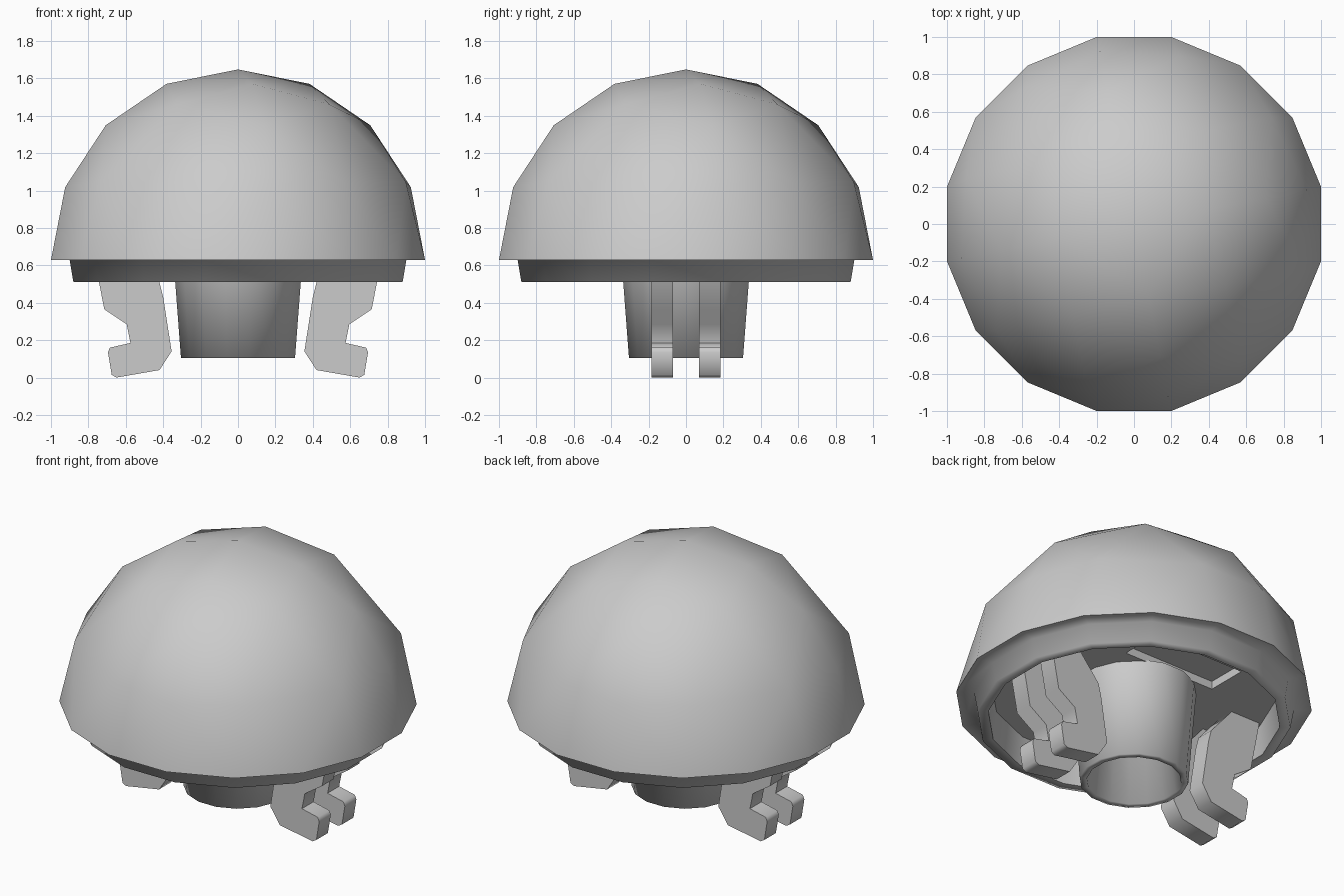
import bpy, bmesh, math
from mathutils import Vector

cube = bpy.data.objects.get("Cube")
if cube:
    bpy.data.objects.remove(cube, do_unlink=True)

SIDES = 16
RADIUS = 1 / math.cos(math.pi / SIDES)
BASE_Z = 0.628
PLATE_Z = 0.69

grey = bpy.data.materials.new("light grey")
grey.use_nodes = True
COLOUR = (0.6, 0.6, 0.6, 1)
grey.diffuse_color = COLOUR
grey.node_tree.nodes["Principled BSDF"].inputs["Base Color"].default_value = COLOUR


def make(name, bm, angle=0):
    """Turn a bmesh into an object, flat or smooth below the given angle."""
    bmesh.ops.recalc_face_normals(bm, faces=bm.faces)
    mesh = bpy.data.meshes.new(name)
    bm.to_mesh(mesh)
    bm.free()
    mesh.materials.append(grey)
    ob = bpy.data.objects.new(name, mesh)
    bpy.context.collection.objects.link(ob)
    if angle:
        bpy.ops.object.select_all(action='DESELECT')
        ob.select_set(True)
        bpy.context.view_layer.objects.active = ob
        bpy.ops.object.shade_smooth_by_angle(angle=math.radians(angle))
    return ob


def lathe(name, profile, angle=0):
    """Revolve (flat radius, height) points; the flats face the main axes."""
    bm = bmesh.new()
    rings = []
    for r, z in profile:
        if r == 0:
            rings.append([bm.verts.new((0, 0, z))] * SIDES)
            continue
        turns = [(i + 0.5) * math.tau / SIDES for i in range(SIDES)]
        rings.append([bm.verts.new((r * RADIUS * math.cos(a), r * RADIUS * math.sin(a), z))
                      for a in turns])
    for lo, hi in zip(rings, rings[1:]):
        for i in range(SIDES):
            j = (i + 1) % SIDES
            bm.faces.new(list(dict.fromkeys((lo[i], lo[j], hi[j], hi[i]))))
    return make(name, bm, angle)


# Domed cap: four triangular sphere patches, each split into four rows
N = 4


def patch_point(i, j, k):
    if min(i, j, k) == 0:
        return Vector([math.sin(c * math.pi / (2 * N)) for c in (i, j, k)])
    return Vector((i, j, k)).normalized()


bm = bmesh.new()
for quarter in range(4):
    turn = quarter * math.pi / 2 + math.pi / SIDES
    grid = {}
    for k in range(N + 1):
        for j in range(N + 1 - k):
            p = patch_point(N - j - k, j, k) * RADIUS
            grid[j, k] = bm.verts.new((p.x * math.cos(turn) - p.y * math.sin(turn),
                                       p.x * math.sin(turn) + p.y * math.cos(turn),
                                       p.z + BASE_Z))
    for k in range(N):
        for j in range(N - k):
            bm.faces.new((grid[j, k], grid[j + 1, k], grid[j, k + 1]))
            if j + k < N - 1:
                bm.faces.new((grid[j + 1, k], grid[j + 1, k + 1], grid[j, k + 1]))
bmesh.ops.remove_doubles(bm, verts=bm.verts, dist=0.001)
make("dome_cap", bm, 60)

# Cap underside, skirt and its inner wall, softly shaded
lathe("skirt_housing", [(1, BASE_Z), (0.9, BASE_Z), (0.88, 0.51), (0.82, 0.51),
                        (0.8, PLATE_Z + 0.01)], 82)

# Recessed plate with shallow rectangular pockets, front and back
plate = lathe("recessed_plate", [(0, 0.82), (0.81, 0.82), (0.81, PLATE_Z), (0, PLATE_Z)])
for side in (-1, 1):
    bm = bmesh.new()
    bmesh.ops.create_cube(bm, size=1)
    for v in bm.verts:
        v.co = (v.co.x * 0.64, side * 0.44 + v.co.y * 0.26, PLATE_Z + v.co.z * 0.1)
    cutter = make("pocket_cutter", bm)
    cutter.hide_render = True
    cutter.hide_viewport = True
    cut = plate.modifiers.new("pocket", 'BOOLEAN')
    cut.object = cutter
    cut.operation = 'DIFFERENCE'
    cut.solver = 'EXACT'

# Hollow tapered stem
lathe("stem", [(0.35, PLATE_Z + 0.01), (0.305, 0.105), (0.265, 0.105), (0.22, 0.5), (0, 0.5)], 100)

# Hooked snap clips, a pair on each side
CLIP = [(0.78, PLATE_Z + 0.01), (0.715, 0.365), (0.595, 0.285), (0.575, 0.185), (0.685, 0.16),
        (0.695, 0.135), (0.675, 0.015), (0.65, 0), (0.42, 0.04), (0.355, 0.14),
        (0.40, 0.43), (0.42, 0.51), (0.58, PLATE_Z + 0.01)]
for sx, side in ((1, "left"), (-1, "right")):
    for y, place in ((-0.1275, "front"), (0.1275, "back")):
        bm = bmesh.new()
        face = bm.faces.new([bm.verts.new((sx * x, y - 0.0575, z)) for x, z in CLIP])
        new = bmesh.ops.extrude_face_region(bm, geom=[face])["geom"]
        bmesh.ops.translate(bm, vec=(0, 0.115, 0),
                            verts=[g for g in new if isinstance(g, bmesh.types.BMVert)])
        make(f"{side}_{place}_clip", bm, 70)
